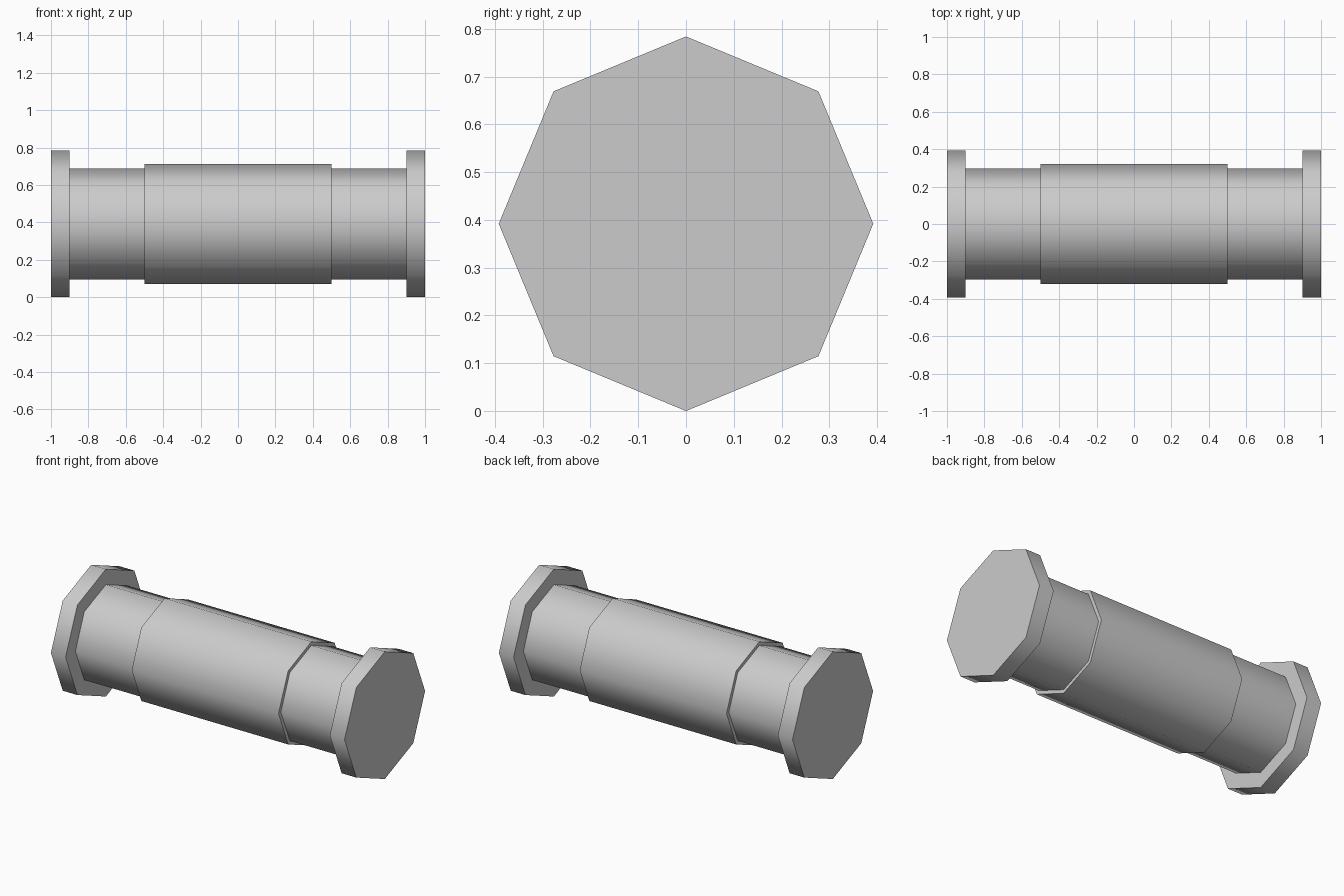
import bpy
import math

if "Cube" in bpy.data.objects:
    bpy.data.objects.remove(bpy.data.objects["Cube"])

R_FLANGE = 0.392
R_SLEEVE = 0.32
R_PIPE = 0.297


def octagon_bar(name, radius, x0, x1):
    """Eight-sided bar along x, corners pointing up, down and sideways."""
    bpy.ops.mesh.primitive_cylinder_add(
        vertices=8, radius=radius, depth=x1 - x0,
        location=((x0 + x1) / 2, 0, R_FLANGE), rotation=(0, math.pi / 2, 0))
    ob = bpy.context.object
    ob.name = name
    bpy.ops.object.transform_apply(location=False, rotation=True, scale=True)
    # round sides shade smoothly, end faces stay crisp
    bpy.ops.object.shade_smooth_by_angle(angle=math.radians(50))
    return ob


# Main pipe and thicker middle sleeve
octagon_bar("pipe", R_PIPE, -0.9, 0.9)
octagon_bar("middle_sleeve", R_SLEEVE, -0.5, 0.5)

# End flanges
octagon_bar("left_flange", R_FLANGE, -1.0, -0.9)
octagon_bar("right_flange", R_FLANGE, 0.9, 1.0)
